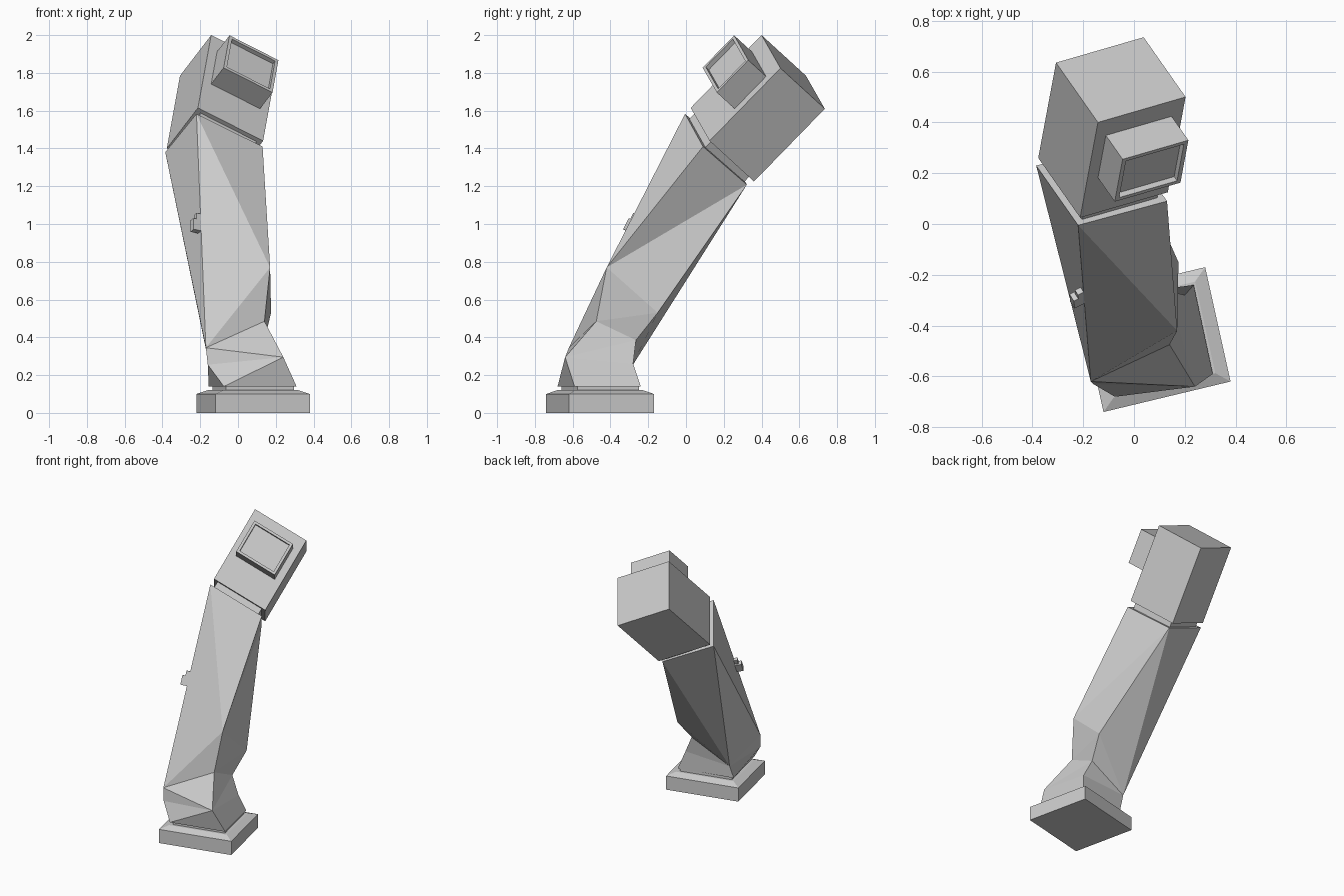
import bpy
import bmesh
from mathutils import Vector

if "Cube" in bpy.data.objects:
    bpy.data.objects.remove(bpy.data.objects["Cube"])

# Single matt grey
grey = bpy.data.materials.new("matt_grey")
grey.use_nodes = True
colour = (0.6, 0.6, 0.6, 1)
grey.diffuse_color = colour
grey.node_tree.nodes["Principled BSDF"].inputs["Base Color"].default_value = colour


def finish(name, bm):
    bmesh.ops.recalc_face_normals(bm, faces=bm.faces[:])
    mesh = bpy.data.meshes.new(name)
    bm.to_mesh(mesh)
    bm.free()
    mesh.materials.append(grey)
    obj = bpy.data.objects.new(name, mesh)
    bpy.context.collection.objects.link(obj)


def loft(name, rings):
    """Skin a stack of four-cornered rings and close both ends."""
    bm = bmesh.new()
    rows = [[bm.verts.new(p) for p in ring] for ring in rings]
    for low, high in zip(rows, rows[1:]):
        for i in range(len(low)):
            j = (i + 1) % len(low)
            bm.faces.new((low[i], low[j], high[j], high[i]))
    bm.faces.new(rows[0])
    bm.faces.new(rows[-1])
    finish(name, bm)


def quad(origin, along, across, a=0.0, b=0.0):
    """Parallelogram, optionally inset by a fraction of each side."""
    return [origin + along * s + across * t
            for s, t in ((a, b), (1 - a, b), (1 - a, 1 - b), (a, 1 - b))]


def lift(ring, offset):
    return [p + offset for p in ring]


UP = Vector((0, 0, 1))

# Base plate with a shallow sloping top
corner = Vector((-0.12, -0.74, 0))
base_along = Vector((0.5, 0.12, 0))
base_across = Vector((-0.1, 0.45, 0))
outline = quad(corner, base_along, base_across)
shoulder = quad(corner, base_along, base_across, 0.1, 0.1)
loft("base_plate", [outline, lift(outline, UP * 0.1), lift(shoulder, UP * 0.12)])
groove = quad(corner, base_along, base_across, 0.14, 0.14)
loft("base_collar", [lift(groove, UP * 0.11), lift(groove, UP * 0.15)])

# Twisted faceted post: four corner chains from foot to cap
points = {
    "foot_front": (-0.075, -0.68, 0.14),
    "foot_right": (0.31, -0.59, 0.14),
    "foot_back": (0.235, -0.24, 0.14),
    "foot_left": (-0.155, -0.33, 0.14),
    "ankle_front": (-0.16, -0.63, 0.255),
    "ankle_right": (0.24, -0.64, 0.295),
    "ankle_back": (0.2, -0.28, 0.26),
    "ankle_left": (-0.15, -0.29, 0.24),
    "bend_front": (-0.17, -0.62, 0.345),
    "bend_right": (0.14, -0.475, 0.485),
    "bend_back": (0.14, -0.265, 0.385),
    "knee_right": (0.17, -0.42, 0.77),
    "knee_back": (0.175, -0.15, 0.53),
    "cap_front": (-0.22, -0.005, 1.583),
    "cap_right": (0.13, 0.09, 1.41),
    "cap_back": (-0.035, 0.322, 1.208),
    "cap_left": (-0.385, 0.23, 1.38),
}
facets = [
    # Foot
    "foot_front foot_right foot_back foot_left",
    "foot_front foot_right ankle_right",
    "foot_front ankle_right ankle_front",
    "foot_right foot_back ankle_back ankle_right",
    "foot_back foot_left ankle_left ankle_back",
    "foot_left foot_front ankle_front ankle_left",
    # Ankle
    "ankle_front ankle_right bend_front",
    "ankle_right bend_right bend_front",
    "ankle_right ankle_back bend_back",
    "ankle_right bend_back bend_right",
    "ankle_back ankle_left bend_back",
    "ankle_left ankle_front bend_front",
    # Bend
    "bend_front bend_right knee_right",
    "bend_right bend_back knee_back",
    "bend_right knee_back knee_right",
    "bend_back ankle_left knee_back",
    # Shaft and cap
    "bend_front knee_right cap_front",
    "knee_right cap_right cap_front",
    "knee_right cap_back cap_right",
    "knee_right knee_back cap_back",
    "knee_back ankle_left cap_back",
    "ankle_left cap_left cap_back",
    "ankle_left bend_front cap_left",
    "bend_front cap_front cap_left",
    "cap_front cap_right cap_back cap_left",
]
post = bmesh.new()
verts = {name: post.verts.new(p) for name, p in points.items()}
for facet in facets:
    post.faces.new([verts[name] for name in facet.split()])
finish("twisted_post", post)

# Head block, tilted: wide, deep and tall are its three edges
head = Vector((-0.212, 0.025, 1.615))
wide = Vector((0.345, 0.1, -0.175))
deep = Vector((-0.165, 0.235, -0.215))
tall = Vector((0.07, 0.375, 0.385))
bottom = quad(head, wide, deep)
loft("head_block", [bottom, lift(bottom, tall)])

# Recessed neck between post and head
neck = quad(head, wide, deep, 0.07, 0.07)
loft("head_neck", [lift(neck, tall * -0.1), lift(neck, tall * 0.02)])

# Display housing with a recessed screen
origin = head + wide * 0.125 + tall * 0.385
across, height = wide * 0.75, tall * 0.445
rim = quad(origin, across, height)
inner = quad(origin, across, height, 0.06, 0.07)
front = deep * -0.4
loft("display_housing", [lift(rim, deep * 0.02), lift(rim, front),
                         lift(inner, front), lift(inner, deep * -0.33)])

# Small latch on the side of the post
lower, upper = Vector(points["bend_front"]), Vector(points["cap_front"])
edge = (upper - lower).normalized()
side = Vector(points["cap_left"]) - upper
out = side.cross(edge).normalized()
if out.x > 0:
    out.negate()
inward = (side - edge * side.dot(edge)).normalized()
mount = lower.lerp(upper, 0.5)
plate = quad(mount - out * 0.01, inward * 0.035, out * 0.055)
loft("latch_body", [plate, lift(plate, edge * 0.065)])
tab = quad(mount + edge * 0.06, inward * 0.025, out * 0.025)
loft("latch_tab", [tab, lift(tab, edge * 0.04)])
